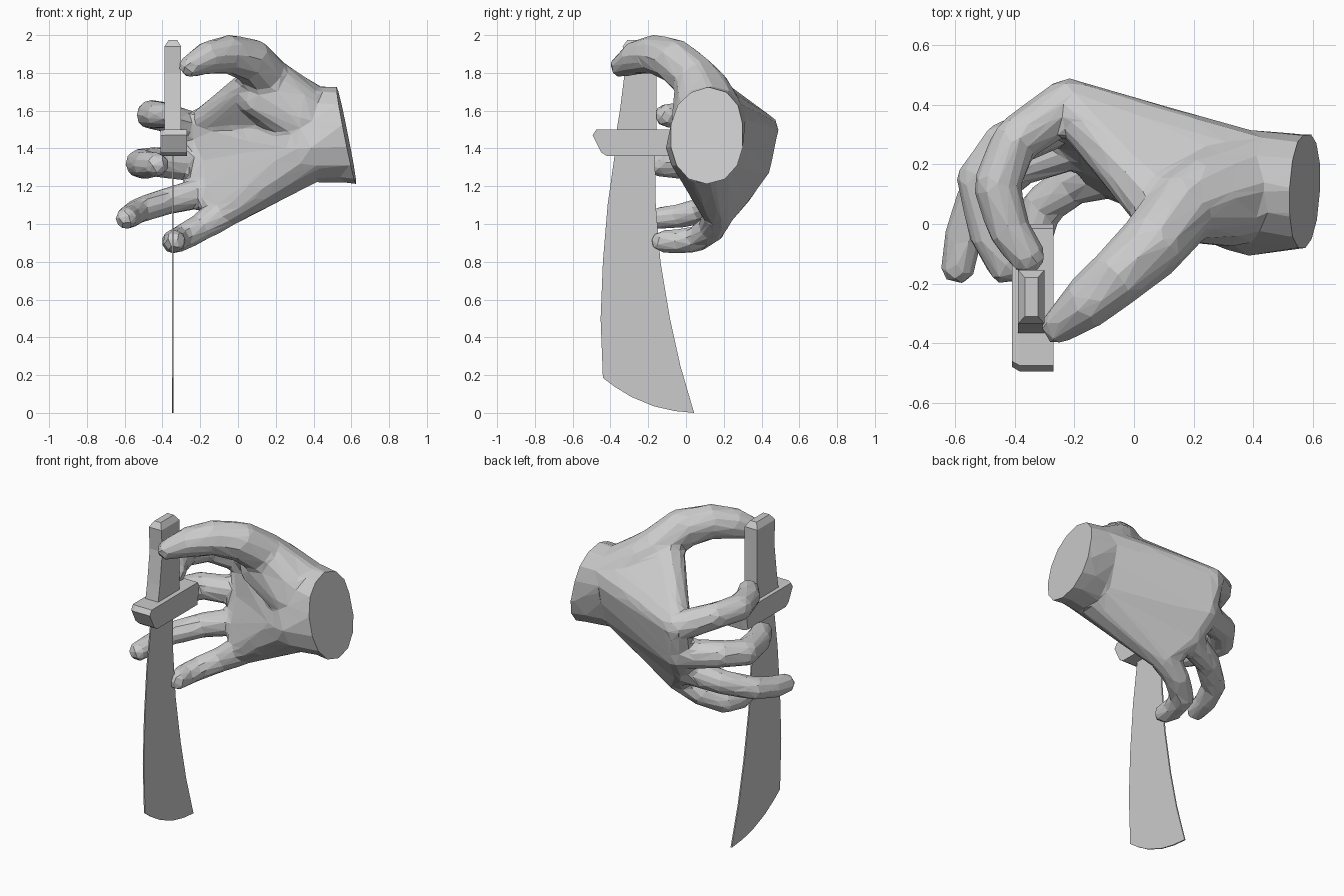
import bpy, bmesh
from mathutils import Vector

if "Cube" in bpy.data.objects:
    bpy.data.objects.remove(bpy.data.objects["Cube"])


def add_object(name, bm):
    bmesh.ops.recalc_face_normals(bm, faces=bm.faces[:])
    mesh = bpy.data.meshes.new(name)
    bm.to_mesh(mesh)
    bm.free()
    obj = bpy.data.objects.new(name, mesh)
    bpy.context.collection.objects.link(obj)
    return obj


def loft(name, rings):
    bm = bmesh.new()
    rows = [[bm.verts.new(p) for p in ring] for ring in rings]
    n = len(rows[0])
    for a, b in zip(rows, rows[1:]):
        for i in range(n):
            bm.faces.new((a[i], a[(i + 1) % n], b[(i + 1) % n], b[i]))
    bm.faces.new(rows[0][::-1])
    bm.faces.new(rows[-1])
    return add_object(name, bm)


# unit ball directions used for every joint of the hand
ball = bmesh.new()
bmesh.ops.create_icosphere(ball, subdivisions=2, radius=1)
DIRS = [v.co.copy() for v in ball.verts]
ball.free()
hand_bm = bmesh.new()


def hull(*joints, fat=1.02):
    """Skin stretched round a few (x, y, z, radius) joints."""
    bm = bmesh.new()
    for x, y, z, r in joints:
        for d in DIRS:
            bm.verts.new(Vector((x, y, z)) + d * r * fat)
    bmesh.ops.convex_hull(bm, input=bm.verts[:])
    loose = [v for v in bm.verts if not v.link_faces]
    bmesh.ops.delete(bm, geom=loose, context='VERTS')
    bmesh.ops.recalc_face_normals(bm, faces=bm.faces[:])
    mesh = bpy.data.meshes.new("part")
    bm.to_mesh(mesh)
    bm.free()
    hand_bm.from_mesh(mesh)
    bpy.data.meshes.remove(mesh)


# fingers and thumb: joints from knuckle to tip
index = [(-.22, .405, 1.50, .084), (-.40, .28, 1.57, .076), (-.462, .13, 1.58, .075),
         (-.42, -.02, 1.575, .069), (-.36, -.108, 1.575, .06)]
middle = [(-.21, .365, 1.31, .084), (-.44, .26, 1.33, .077), (-.52, .15, 1.32, .075),
          (-.48, -.03, 1.315, .073), (-.43, -.14, 1.315, .062)]
ring = [(-.18, .27, 1.17, .08), (-.38, .20, 1.12, .07), (-.53, .08, 1.07, .066),
        (-.575, -.05, 1.04, .062), (-.59, -.145, 1.03, .057)]
pinky = [(-.08, .17, 1.055, .082), (-.20, .14, .98, .072), (-.31, .06, .92, .067),
         (-.34, -.05, .908, .063), (-.335, -.13, .908, .056)]
thumb = [(.33, .09, 1.60, .145), (.17, .065, 1.755, .12), (.07, -.06, 1.865, .112),
         (-.05, -.17, 1.90, .098), (-.16, -.265, 1.88, .085), (-.255, -.345, 1.835, .056)]
for chain in (index, middle, ring, pinky, thumb):
    for a, b in zip(chain, chain[1:]):
        hull(a, b, fat=1.06)

# palm, thumb web and wrist
top, low = (.38, .14, 1.555, .175), (.38, .075, 1.40, .18)
web = (.08, .065, 1.73, .10)
hull(top, low, index[0], middle[0])
hull(low, middle[0], ring[0])
hull(low, ring[0], pinky[0])
hull(top, web, index[0])
hull(top, web, (.23, .14, 1.72, .095), thumb[1])
hull((.33, .07, 1.55, .145), (.10, .05, 1.66, .10), thumb[1])
wrist = (.57, .11, 1.535, .185), (.57, .11, 1.41, .188)
hull(top, low, *wrist)
hull(*wrist, (.80, .11, 1.5, .185), (.80, .11, 1.38, .188))

# blend the parts into one skin, then facet it
hand = add_object("hand", hand_bm)
bpy.context.view_layer.objects.active = hand
hand.select_set(True)
mod = hand.modifiers.new("blend", 'REMESH')
mod.mode = 'VOXEL'
mod.voxel_size = .017
mod = hand.modifiers.new("soften", 'SMOOTH')
mod.factor = .5
mod.iterations = 6
for name in ("blend", "soften"):
    bpy.ops.object.modifier_apply(modifier=name)
mod = hand.modifiers.new("facet", 'DECIMATE')
mod.ratio = min(1, 1300 / (2 * len(hand.data.polygons)))
bpy.ops.object.modifier_apply(modifier="facet")

# flat cut across the wrist
bm = bmesh.new()
bm.from_mesh(hand.data)
bmesh.ops.bisect_plane(bm, geom=bm.verts[:] + bm.edges[:] + bm.faces[:],
                       plane_co=(.572, .11, 1.475), plane_no=Vector((1, -.05, .2)).normalized(),
                       clear_outer=True)
bmesh.ops.holes_fill(bm, edges=[e for e in bm.edges if e.is_boundary], sides=0)
for f in bm.faces:
    f.smooth = False
bm.to_mesh(hand.data)
bm.free()

# blade: flat curved profile in the y-z plane
X = -.345
profile = [(.043, 0), (-.06, .01), (-.17, .035), (-.29, .085), (-.38, .14), (-.44, .185),
           (-.452, .5), (-.44, .8), (-.415, 1.1), (-.37, 1.42),
           (-.165, 1.42), (-.16, 1.1), (-.135, .8), (-.085, .5), (-.03, .25)]
loft("blade", [[(X + s, y, z) for y, z in profile] for s in (-.004, .004)])

# guard: bar with slanted ends
bar = [(-.495, 1.47), (-.475, 1.5), (-.015, 1.5), (0, 1.47), (-.02, 1.36), (-.42, 1.36), (-.45, 1.38)]
loft("guard", [[(x, -.245 + (y + .245) * k, 1.43 + (z - 1.43) * k) for y, z in bar]
               for x, k in ((-.41, .94), (-.385, 1), (-.27, 1))])

# handle: tapering grip with a chamfered top
grip = [(1.42, .044, -.38, -.155), (1.6, .044, -.35, -.155), (1.8, .044, -.325, -.155),
        (1.94, .044, -.335, -.155), (1.975, .022, -.31, -.18)]
loft("handle", [[(X - w, a, z), (X + w, a, z), (X + w, b, z), (X - w, b, z)]
                for z, w, a, b in grip])
